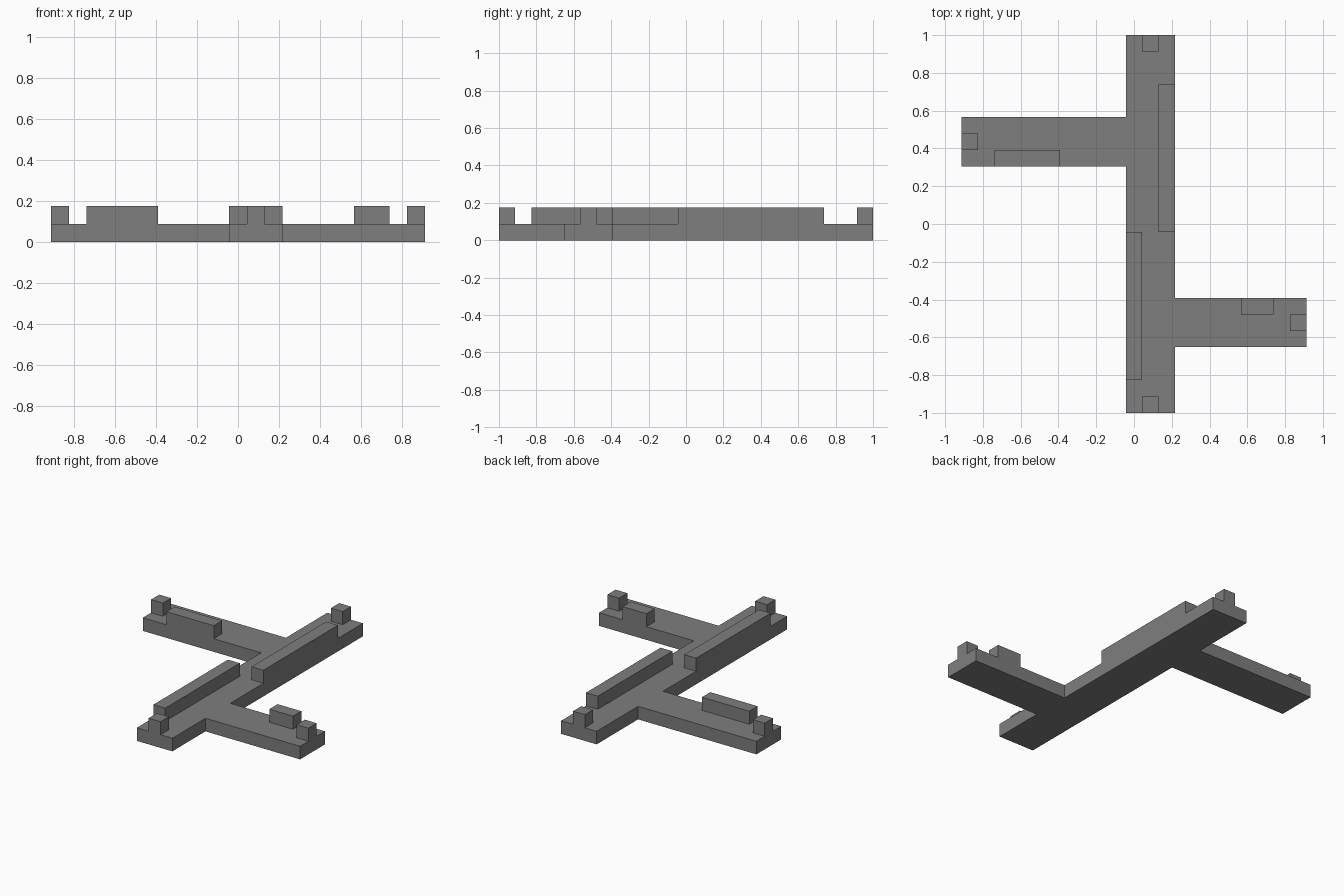
import bpy
import bmesh

cube = bpy.data.objects.get("Cube")
if cube:
    bpy.data.objects.remove(cube, do_unlink=True)

U = 2 / 23  # one grid cell

grey = bpy.data.materials.new("mid grey")
grey.use_nodes = True
colour = (0.21, 0.21, 0.21, 1)
grey.diffuse_color = colour
grey.node_tree.nodes["Principled BSDF"].inputs["Base Color"].default_value = colour


def prism(name, outline, z0, z1):
    """Extrude a counter-clockwise outline, given in cells, from z0 to z1."""
    bm = bmesh.new()
    face = bm.faces.new([bm.verts.new((x * U, y * U, z0 * U)) for x, y in outline])
    top = bmesh.ops.extrude_face_region(bm, geom=[face])["geom"]
    bmesh.ops.translate(bm, vec=(0, 0, (z1 - z0) * U),
                        verts=[v for v in top if isinstance(v, bmesh.types.BMVert)])
    bmesh.ops.recalc_face_normals(bm, faces=bm.faces)
    mesh = bpy.data.meshes.new(name)
    bm.to_mesh(mesh)
    bm.free()
    mesh.materials.append(grey)
    obj = bpy.data.objects.new(name, mesh)
    bpy.context.collection.objects.link(obj)


def block(name, x0, x1, y0, y1):
    """Raised block standing on the walkway."""
    prism(name, [(x0, y0), (x1, y0), (x1, y1), (x0, y1)], 1, 2)


# Walkway: long spine with an offset arm on each side
prism("walkway", [(-0.5, -11.5), (2.5, -11.5), (2.5, -7.5), (10.5, -7.5),
                  (10.5, -4.5), (2.5, -4.5), (2.5, 11.5), (-0.5, 11.5),
                  (-0.5, 6.5), (-10.5, 6.5), (-10.5, 3.5), (-0.5, 3.5)], 0, 1)

# Low walls along the edges
block("spine_wall_back", 1.5, 2.5, -0.5, 8.5)
block("spine_wall_front", -0.5, 0.5, -9.5, -0.5)
block("right_arm_wall", -8.5, -4.5, 3.5, 4.5)
block("left_arm_wall", 6.5, 8.5, -5.5, -4.5)

# Small posts at the four ends
for name, x, y in [("back_post", 1, 11), ("front_post", 1, -11),
                   ("right_post", -10, 5), ("left_post", 10, -6)]:
    block(name, x - 0.5, x + 0.5, y - 0.5, y + 0.5)
